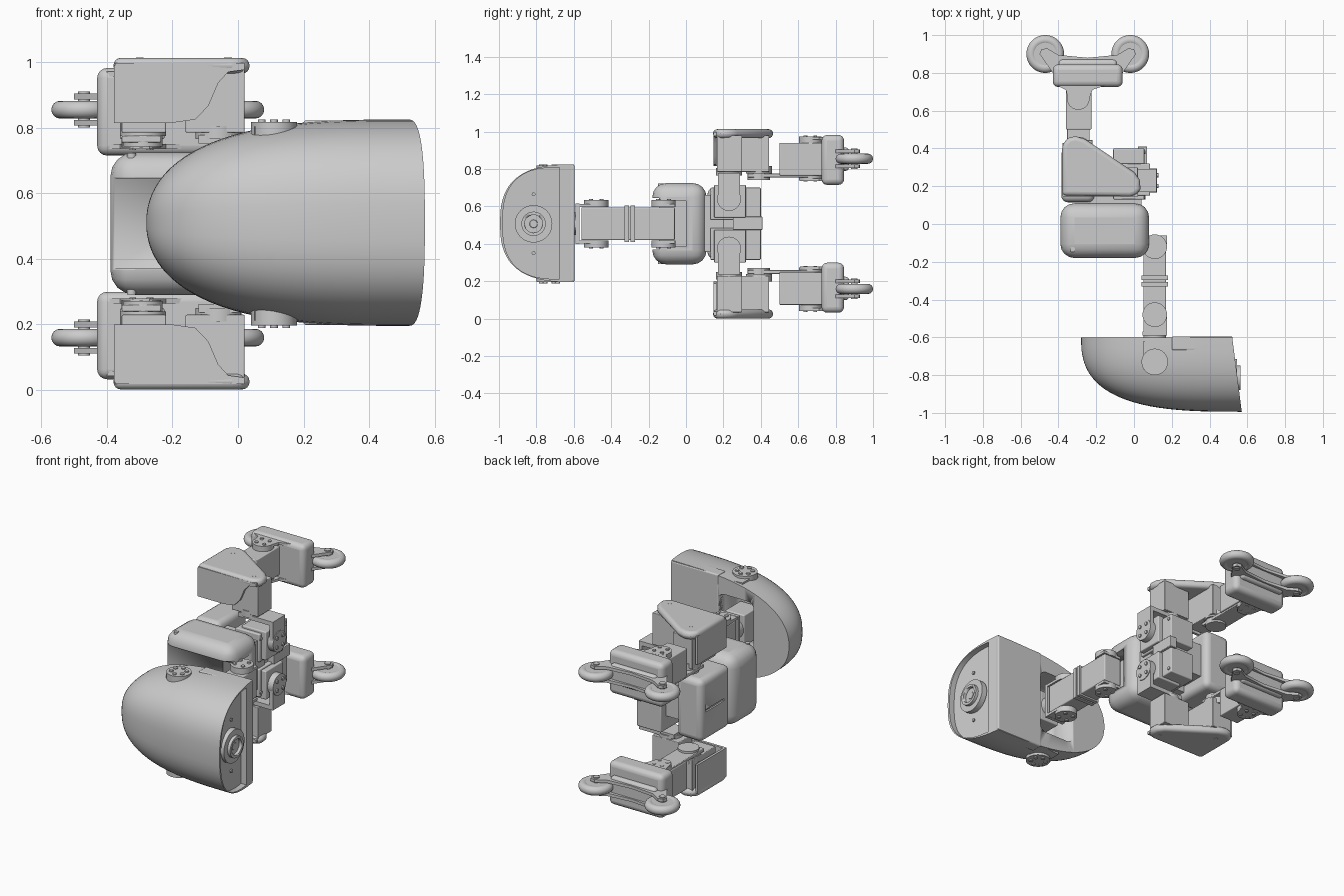
import bpy, bmesh, math
from mathutils import Vector, Matrix

old = bpy.data.objects.get("Cube")
if old:
    bpy.data.objects.remove(old)

grey = bpy.data.materials.new("light_grey")
grey.use_nodes = True
COL = (0.6, 0.6, 0.6, 1)
grey.diffuse_color = COL
grey.node_tree.nodes["Principled BSDF"].inputs["Base Color"].default_value = COL
MID = 0.507  # height of the symmetry plane


def finish(name, bm, bevel=0):
    bmesh.ops.recalc_face_normals(bm, faces=bm.faces[:])
    me = bpy.data.meshes.new(name)
    bm.to_mesh(me)
    bm.free()
    me.materials.append(grey)
    ob = bpy.data.objects.new(name, me)
    bpy.context.collection.objects.link(ob)
    if bevel:
        m = ob.modifiers.new("Bevel", 'BEVEL')
        m.width, m.segments, m.limit_method = bevel, 4, 'ANGLE'
        m.angle_limit = math.radians(40)
    bpy.ops.object.select_all(action='DESELECT')
    ob.select_set(True)
    bpy.context.view_layer.objects.active = ob
    bpy.ops.object.shade_smooth_by_angle(angle=math.radians(35))
    return ob


def box(name, x, y, z, bevel=0):
    bm = bmesh.new()
    bmesh.ops.create_cube(bm, size=1)
    for v in bm.verts:
        v.co = [(a + b) / 2 + c * abs(b - a) for (a, b), c in zip((x, y, z), v.co)]
    return finish(name, bm, bevel)


def prism(name, pts, lo, hi, axis='z', bevel=0):
    """Extrude a 2D outline: xy along z, or xz along y."""
    bm = bmesh.new()
    at = (lambda p, d: (p[0], p[1], d)) if axis == 'z' else (lambda p, d: (p[0], d, p[1]))
    a = [bm.verts.new(at(p, lo)) for p in pts]
    b = [bm.verts.new(at(p, hi)) for p in pts]
    bm.faces.new(a)
    bm.faces.new(b)
    for i in range(len(pts)):
        j = (i + 1) % len(pts)
        bm.faces.new((a[i], a[j], b[j], b[i]))
    return finish(name, bm, bevel)


def disc(name, c, r, h, axis='z', r2=None, bolts=0, up=1):
    """Cylinder centred on c, with an optional ring of bolt heads on its outer side."""
    bm = bmesh.new()
    bmesh.ops.create_cone(bm, cap_ends=True, segments=40, radius1=r,
                          radius2=r if r2 is None else r2, depth=h)
    for i in range(bolts):
        a = math.tau * (i + 0.5) / bolts
        bmesh.ops.create_cone(bm, cap_ends=True, segments=12, radius1=r * .17, radius2=r * .17, depth=0.014,
                              matrix=Matrix.Translation((r * .62 * math.cos(a), r * .62 * math.sin(a), up * h / 2)))
    rot = {'z': Matrix(), 'x': Matrix.Rotation(math.pi / 2, 4, 'Y'), 'y': Matrix.Rotation(-math.pi / 2, 4, 'X')}
    bm.transform(Matrix.Translation(c) @ rot[axis])
    return finish(name, bm)


def torus(name, c, major, minor):
    bm = bmesh.new()
    n, k = 48, 16
    rows = []
    for i in range(n):
        a = math.tau * i / n
        rows.append([bm.verts.new(Vector(c) + Vector((
            (major + minor * math.cos(math.tau * j / k)) * math.cos(a),
            (major + minor * math.cos(math.tau * j / k)) * math.sin(a),
            minor * math.sin(math.tau * j / k)))) for j in range(k)])
    for i in range(n):
        for j in range(k):
            p, q = rows[i], rows[(i + 1) % n]
            bm.faces.new((p[j], q[j], q[(j + 1) % k], p[(j + 1) % k]))
    return finish(name, bm)


def cut(ob, *cutters):
    for c in cutters:
        m = ob.modifiers.new("Cut", 'BOOLEAN')
        m.operation, m.object, m.solver = 'DIFFERENCE', c, 'EXACT'
        c.hide_render = True
        c.hide_set(True)


# Head shell: D-shaped sections lofted along x, ending in a recessed face
def section(bm, x, back, depth, h, slant):
    ring = []
    for i in range(33):
        a = math.pi * i / 32 - math.pi / 2
        c, s = max(math.cos(a), 0), math.sin(a)
        y = back - depth * c ** 0.74
        z = MID + 0.003 + h * math.copysign(abs(s) ** 0.74, s)
        ring.append(bm.verts.new((x + slant * (-0.6 - y) / 0.39, y, z)))
    return ring


bm = bmesh.new()
rings = []
for i in range(1, 29):
    t = (i / 28) ** 2.5
    g = 1 - (1 - t) ** 3
    rings.append(section(bm, -0.28 + 0.8 * t, -0.6, 0.394 * g ** 0.38, 0.315 * g ** 0.46, 0.05 * t))
rings.append(section(bm, 0.52, -0.675, 0.305, 0.298, 0.05))
rings.append(section(bm, 0.485, -0.675, 0.305, 0.298, 0.05))
for p, q in zip(rings, rings[1:]):
    for j in range(33):
        k = (j + 1) % 33
        bm.faces.new((p[j], p[k], q[k], q[j]))
bm.faces.new(rings[0])
bm.faces.new(rings[-1])
head = finish("head_shell", bm)
cut(head, box("neck_opening_cutter", (-0.04, 0.2), (-0.8, -0.5), (0.31, 0.71), 0.04))

box("head_back_cover", (0.2, 0.522), (-0.668, -0.596), (0.198, 0.822), 0.008)
disc("camera_ring", (0.527, -0.815, MID), 0.1, 0.035, 'x')
lens = disc("camera_barrel", (0.543, -0.815, MID), 0.065, 0.04, 'x')
cut(lens, disc("lens_cutter", (0.56, -0.815, MID), 0.048, 0.04, 'x'))
disc("lens_glass", (0.54, -0.815, MID), 0.03, 0.015, 'x', r2=0.02)
for z in (0.665, 0.35):
    disc("face_sensor", (0.527, -0.815, z), 0.01, 0.008, 'x')
for s in (1, -1):
    disc("head_pivot", (0.11, -0.73, MID + s * 0.286), 0.07, 0.05, bolts=6, up=s)
    prism("head_pivot_arm", [(0.05, -0.77), (0.15, -0.78), (0.215, -0.668), (0.215, -0.6), (0.05, -0.62)],
          MID + s * 0.262, MID + s * 0.296)

# Neck: chain of motors joined by brackets
box("head_motor", (0.045, 0.175), (-0.78, -0.63), (0.41, 0.6), 0.006)
disc("neck_swivel", (0.11, -0.6, MID), 0.06, 0.06, 'y')
box("neck_swivel_plate", (0.045, 0.175), (-0.59, -0.57), (0.40, 0.615))
box("neck_front_motor", (0.05, 0.17), (-0.56, -0.31), (0.42, 0.595), 0.006)
box("neck_back_motor", (0.05, 0.17), (-0.31, -0.06), (0.42, 0.595), 0.006)
for y in (-0.318, -0.285):
    box("neck_joint_plate", (0.04, 0.18), (y - 0.012, y + 0.012), (0.41, 0.605))
for s in (1, -1):
    for y, e in ((-0.48, -0.59), (-0.12, -0.06)):
        disc("neck_pivot", (0.11, y, MID + s * 0.108), 0.065, 0.036, bolts=4, up=s)
        box("neck_bracket", (0.05, 0.175), (min(y, e), max(y, e)), sorted((MID + s * 0.09, MID + s * 0.106)))

# Chest
chest = box("chest_shell", (-0.39, 0.08), (-0.18, 0.11), (0.29, 0.725), 0.075)
cut(chest, box("neck_slot_cutter", (0.0, 0.2), (-0.3, 0.0), (0.385, 0.63)),
    box("front_slot_cutter", (-0.5, 0.1), (-0.3, -0.145), (0.37, 0.645)))
for z in (0.715, 0.299):
    disc("chest_bolt", (-0.325, -0.135, z), 0.014, 0.015)

# Back pack: slim outer shell, with electronics behind the hips
pack = box("back_pack_shell", (-0.385, -0.21), (0.115, 0.4), (0.32, 0.7), 0.035)
cut(pack, box("vent_cutter", (-0.5, -0.375), (0.18, 0.36), (0.5, 0.515)))
box("spine_block", (-0.24, 0.04), (0.09, 0.2), (0.36, 0.66))
box("electronics_core", (-0.22, 0.03), (0.18, 0.35), (0.4, 0.61))
for s in (1, -1):
    z = sorted((MID + s * 0.022, MID + s * 0.193))
    box("electronics_block", (-0.11, 0.055), (0.13, 0.4), z, 0.006)
    for y in (0.14, 0.38):
        disc("pack_bolt", (0.057, y, MID + s * 0.165), 0.01, 0.008, 'x')
box("cable_socket", (0.02, 0.07), (0.25, 0.41), (0.475, 0.545), 0.004)

# Legs: the same parts above and below the symmetry plane
THIGH = [(-0.38, 0.15), (-0.38, 0.42), (-0.35, 0.455), (-0.31, 0.465), (-0.26, 0.45),
         (0.0, 0.275), (0.03, 0.235), (0.035, 0.185), (0.015, 0.155), (-0.02, 0.145)]
SKIRT = [(-0.375, 0.308), (-0.2, 0.308), (-0.13, 0.318), (-0.09, 0.36), (-0.06, 0.43), (-0.03, 0.463),
         (0.02, 0.47), (0.02, 0.49), (-0.375, 0.49)]
FORK = [(-0.5, 0.9), (-0.49, 0.925), (-0.46, 0.93), (-0.4, 0.895), (-0.245, 0.88), (-0.09, 0.895), (-0.03, 0.93),
        (0.0, 0.925), (0.01, 0.9), (-0.06, 0.8), (-0.14, 0.73), (-0.35, 0.73), (-0.43, 0.8)]
ANKLE = [(-0.41, 0.76), (-0.4, 0.73), (-0.36, 0.71), (-0.345, 0.64), (-0.32, 0.61), (-0.27, 0.61),
         (-0.245, 0.64), (-0.22, 0.71), (-0.15, 0.735), (-0.1, 0.76)]

for s, side in ((1, "upper"), (-1, "lower")):
    def Z(a, b):
        return sorted((MID + s * (a - MID), MID + s * (b - MID)))

    def P(x, y, z):
        return (x, y, MID + s * (z - MID))

    # Hip
    box(side + "_hip_motor", (-0.08, 0.085), (0.15, 0.32), Z(0.54, 0.715), 0.006)
    disc(side + "_hip_pivot", P(0.1, 0.23, 0.64), 0.064, 0.045, 'x', bolts=4)
    box(side + "_hip_bracket_side", (0.095, 0.118), (0.17, 0.29), Z(0.64, 0.775))
    box(side + "_hip_bracket_top", (-0.12, 0.118), (0.17, 0.29), Z(0.752, 0.778))
    disc(side + "_hip_swivel", P(-0.06, 0.23, 0.785), 0.07, 0.04)
    # Thigh: cap and skirts around two motors
    prism(side + "_thigh_cap", THIGH, *Z(0.965, 1.013), bevel=0.022)
    prism(side + "_thigh_skirt", [(x, MID + s * z) for x, z in SKIRT], 0.146, 0.162, 'y')
    box(side + "_thigh_side_wall", (-0.379, -0.364), (0.148, 0.43), Z(0.815, 0.99))
    box(side + "_thigh_motor", (-0.16, 0.02), (0.165, 0.3), Z(0.785, 0.98), 0.004)
    box(side + "_knee_motor", (-0.355, -0.22), (0.22, 0.445), Z(0.785, 0.98), 0.004)
    for x, y in ((-0.3, 0.38), (-0.03, 0.2)):
        disc(side + "_thigh_bolt", P(x, y, 1.011), 0.012, 0.006)
    # Knee and shin
    disc(side + "_knee_swivel", P(-0.29, 0.39, 0.795), 0.07, 0.04)
    disc(side + "_knee_cone", P(-0.29, 0.39, 0.76), 0.06, 0.035)
    box(side + "_knee_link", (-0.355, -0.235), (0.33, 0.68), Z(0.755, 0.775), 0.004)
    box(side + "_shin_motor", (-0.36, -0.225), (0.5, 0.73), Z(0.765, 0.94), 0.005)
    for z in (0.955, 0.757):
        disc(side + "_ankle_swivel", P(-0.295, 0.665, z), 0.06, 0.035, bolts=4, up=s if z > 0.8 else -s)
    # Foot and wheels
    prism(side + "_ankle_plate", ANKLE, *Z(0.957, 0.972))
    prism(side + "_ankle_base", ANKLE, *Z(0.735, 0.75))
    box(side + "_foot_block", (-0.43, -0.06), (0.725, 0.845), Z(0.715, 0.982), 0.03)
    box(side + "_foot_pad", (-0.4, -0.09), (0.74, 0.872), Z(0.79, 0.915), 0.02)
    for z in (0.815, 0.895):
        prism(side + "_wheel_fork", FORK, *Z(z - 0.009, z + 0.009))
    for x in (-0.47, -0.02):
        torus(side + "_wheel_tyre", P(x, 0.9, 0.855), 0.073, 0.027)
        disc(side + "_wheel_hub", P(x, 0.9, 0.855), 0.062, 0.046)
        disc(side + "_wheel_axle", P(x, 0.9, 0.855), 0.018, 0.11)
